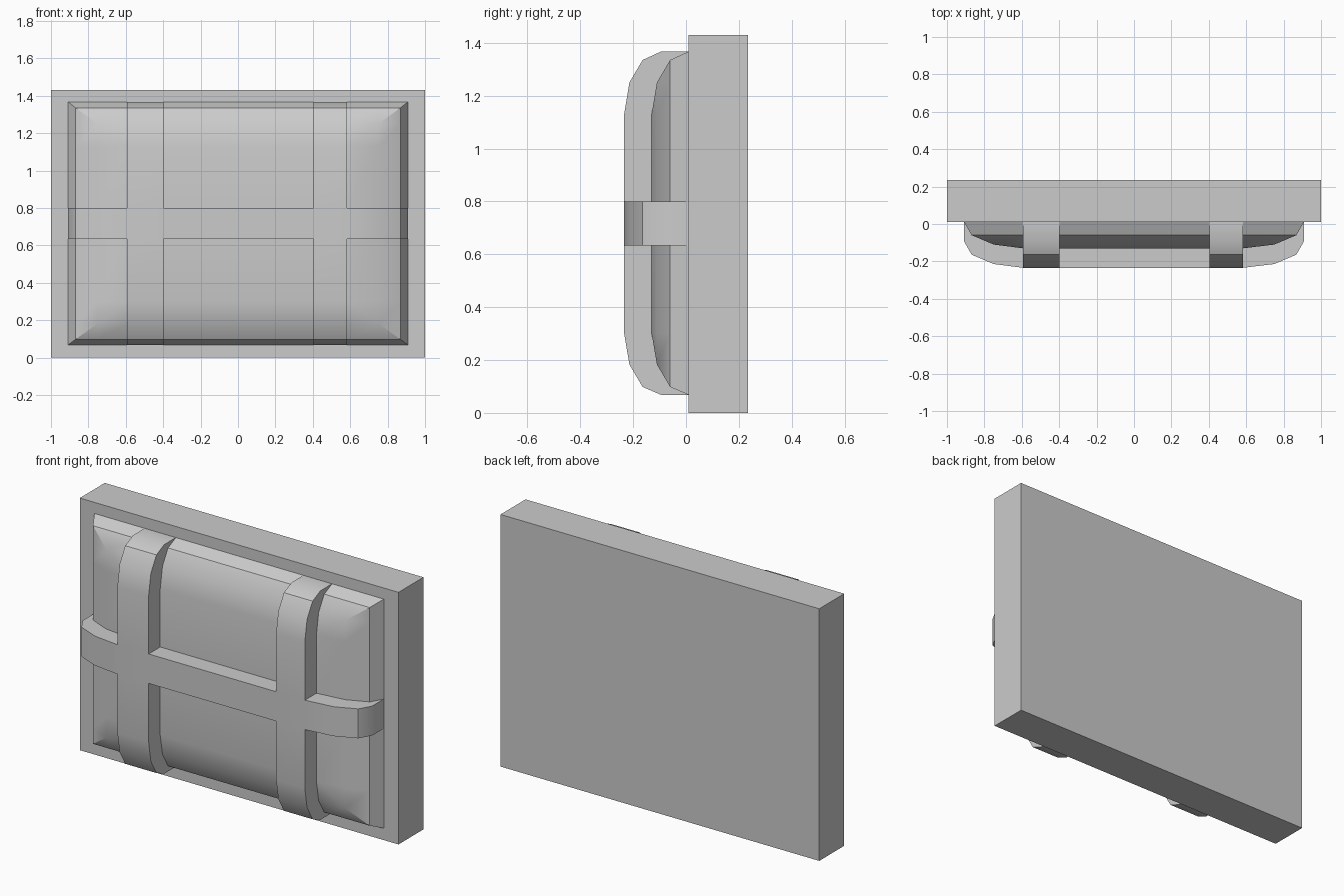
import bpy, bmesh

if "Cube" in bpy.data.objects:
    bpy.data.objects.remove(bpy.data.objects["Cube"])

# Backing slab
bpy.ops.mesh.primitive_cube_add(size=1, location=(0, 0.122, 0.715))
slab = bpy.context.object
slab.name = "backing_slab"
slab.scale = (2, 0.224, 1.43)
bpy.ops.object.transform_apply(location=False, rotation=False, scale=True)

# Padded front panel: a grid stepping inward in rings, with raised straps
xs = [-0.908, -0.868, -0.75, -0.593, -0.397, 0.403, 0.583, 0.75, 0.868, 0.908]
zs = [0.068, 0.098, 0.183, 0.30, 0.633, 0.80, 1.13, 1.25, 1.335, 1.367]
depth = [0.01, -0.06, -0.11, -0.13]
RAISE = 0.104
N = 9
bm = bmesh.new()
verts = {}


def vert(i, j, level):
    key = (i, j, level)
    if key not in verts:
        ring = min(i, N - i, j, N - j, 3)
        verts[key] = bm.verts.new((xs[i], depth[ring] - RAISE * level, zs[j]))
    return verts[key]


def level_of(i, j):
    inside = 0 <= i < N and 0 <= j < N
    return int(inside and (i in (3, 5) or j == 4))


for i in range(N):
    for j in range(N):
        lv = level_of(i, j)
        corners = [(i, j), (i + 1, j), (i + 1, j + 1), (i, j + 1)]
        a, b, c, d = [vert(p, q, lv) for p, q in corners]
        # mitred corner cells are split along the diagonal
        if lv == 0 and i == j and i != 4:
            bm.faces.new((a, b, c))
            bm.faces.new((a, c, d))
        elif lv == 0 and i + j == N - 1 and i != 4:
            bm.faces.new((a, b, d))
            bm.faces.new((b, c, d))
        else:
            bm.faces.new((a, b, c, d))
        # strap side walls
        if lv:
            for k, (di, dj) in enumerate([(0, -1), (1, 0), (0, 1), (-1, 0)]):
                if not level_of(i + di, j + dj):
                    p, q = corners[k], corners[(k + 1) % 4]
                    bm.faces.new((vert(*p, 1), vert(*p, 0), vert(*q, 0), vert(*q, 1)))

mesh = bpy.data.meshes.new("strapped_cushion_panel")
bm.to_mesh(mesh)
bm.free()
panel = bpy.data.objects.new("strapped_cushion_panel", mesh)
bpy.context.collection.objects.link(panel)

bpy.ops.object.select_all(action='DESELECT')
panel.select_set(True)
bpy.context.view_layer.objects.active = panel
bpy.ops.object.shade_smooth_by_angle(angle=0.52)
